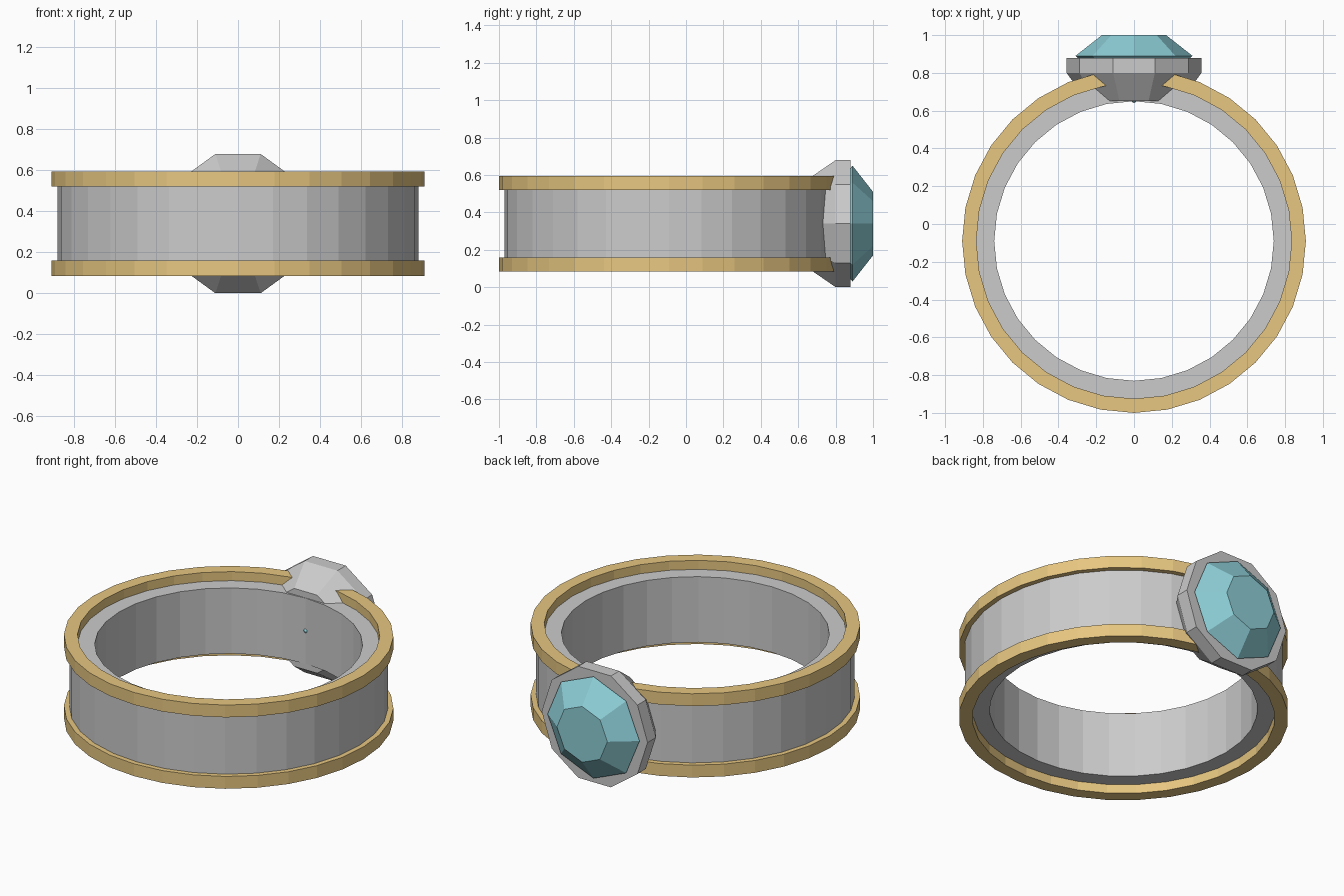
import bpy, bmesh
from math import sin, cos, pi

if "Cube" in bpy.data.objects:
    bpy.data.objects.remove(bpy.data.objects["Cube"])

RING_Y, MID_Z = -0.09, 0.34


def material(name, rgb):
    m = bpy.data.materials.new(name)
    m.diffuse_color = (*rgb, 1)
    m.use_nodes = True
    m.node_tree.nodes["Principled BSDF"].inputs["Base Color"].default_value = m.diffuse_color
    return m


def finish(bm, name, mat=None):
    bmesh.ops.recalc_face_normals(bm, faces=bm.faces)
    me = bpy.data.meshes.new(name)
    bm.to_mesh(me)
    bm.free()
    ob = bpy.data.objects.new(name, me)
    bpy.context.collection.objects.link(ob)
    if mat:
        me.materials.append(mat)
    return ob


def bridge(bm, a, b):
    n = len(a)
    for i in range(n):
        j = (i + 1) % n
        bm.faces.new((a[i], a[j], b[j], b[i]))


def hoop(name, r_in, r_out, z0, z1, mat=None, sides=32):
    """Upright tube with a rectangular section."""
    bm = bmesh.new()
    loops = []
    for r, z in ((r_in, z0), (r_out, z0), (r_out, z1), (r_in, z1)):
        loops.append([bm.verts.new((r * sin(2 * pi * i / sides),
                                    RING_Y + r * cos(2 * pi * i / sides), z))
                      for i in range(sides)])
    for k in range(4):
        bridge(bm, loops[k], loops[(k + 1) % 4])
    return finish(bm, name, mat)


def turned(name, profile, sides, mat=None):
    """Faceted solid along y from (radius, y) steps; first vertex on the x axis."""
    bm = bmesh.new()
    loops = [[bm.verts.new((r * cos(2 * pi * i / sides), y,
                            MID_Z + r * sin(2 * pi * i / sides)))
              for i in range(sides)] for r, y in profile]
    for a, b in zip(loops, loops[1:]):
        bridge(bm, a, b)
    bm.faces.new(loops[0])
    bm.faces.new(loops[-1])
    bmesh.ops.remove_doubles(bm, verts=bm.verts, dist=1e-5)
    return finish(bm, name, mat)


gold = material("gold", (0.8, 0.57, 0.22))
teal = material("teal", (0.27, 0.62, 0.68))

# Band with a raised gold rim on each edge
hoop("band", 0.74, 0.88, 0.14, 0.54)
hoop("lower_rim", 0.835, 0.91, 0.085, 0.16, gold)
hoop("upper_rim", 0.835, 0.91, 0.52, 0.595, gold)

# Ten-sided setting, tapering into the band
turned("setting", [(0.25, 0.652), (0.357, 0.80), (0.357, 0.88)], 10)

# Eight-sided gem, its point just showing inside the band
turned("gem", [(0.001, 0.64), (0.31, 0.89), (0.17, 1.0)], 8, teal)
